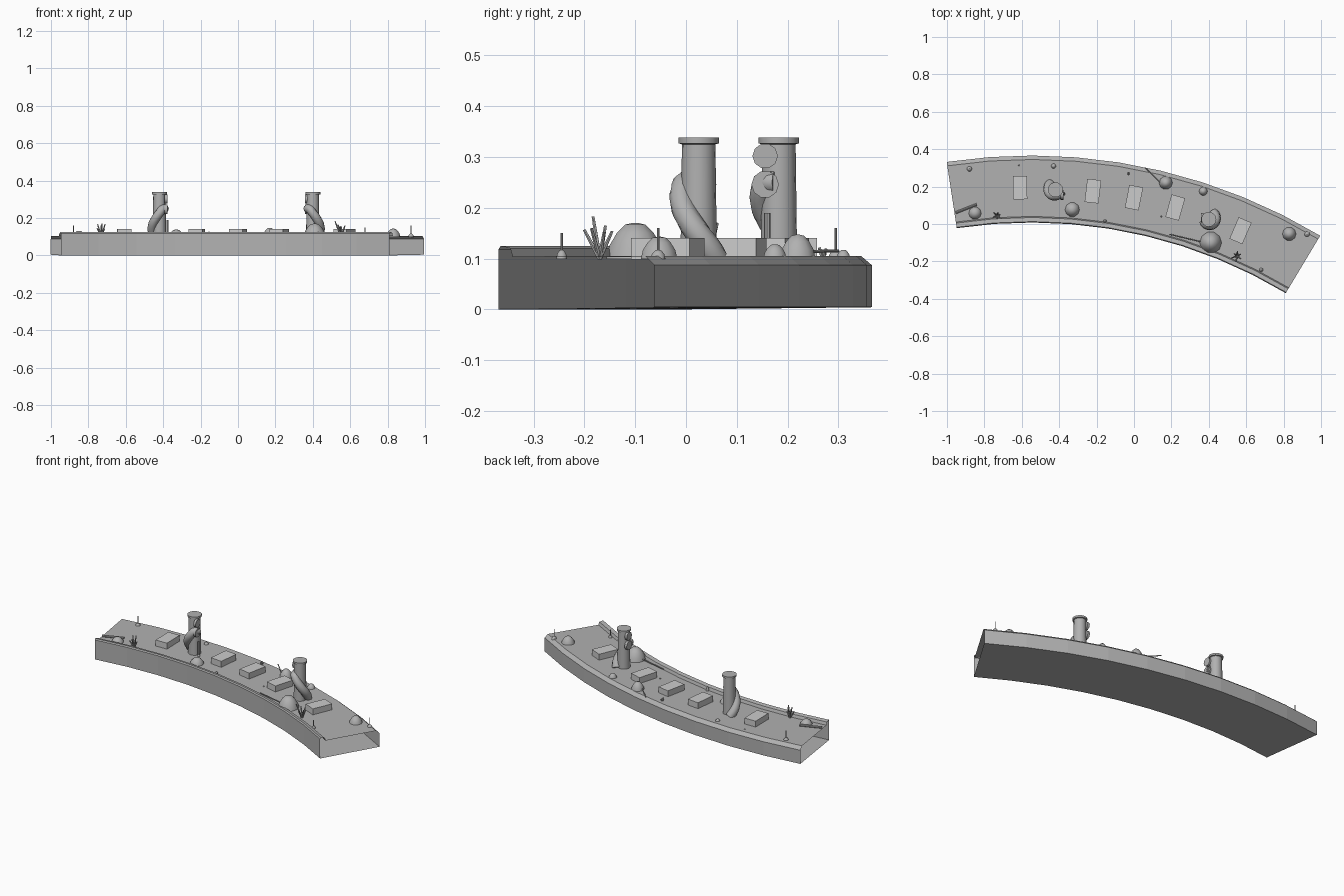
import bpy, bmesh, math, random
from mathutils import Vector

if "Cube" in bpy.data.objects:
    bpy.data.objects.remove(bpy.data.objects["Cube"])

random.seed(4)
CX, CY = -0.55, -2.635          # centre of the curved pier
A0, A1, SEG = -8.65, 31.0, 9    # sweep in degrees clockwise from +y
DECK = 0.103
smooth = []
stone = bpy.data.materials.new("dark_stone")
stone.diffuse_color = (0.44, 0.44, 0.44, 1)
stone.use_nodes = True
stone.node_tree.nodes["Principled BSDF"].inputs["Base Color"].default_value = stone.diffuse_color


def make(name, bm, is_smooth=True, dark=True):
    me = bpy.data.meshes.new(name)
    bm.to_mesh(me)
    bm.free()
    if dark:
        me.materials.append(stone)
    ob = bpy.data.objects.new(name, me)
    bpy.context.collection.objects.link(ob)
    if is_smooth:
        smooth.append(ob)
    return ob


def polar(r, deg, z):
    a = math.radians(deg)
    return Vector((CX + r * math.sin(a), CY + r * math.cos(a), z))


def loft(name, rings):
    bm = bmesh.new()
    vs = [[bm.verts.new(p) for p in ring] for ring in rings]
    n = len(vs[0])
    for a, b in zip(vs, vs[1:]):
        for i in range(n):
            j = (i + 1) % n
            bm.faces.new((a[i], a[j], b[j], b[i]))
    bm.faces.new(vs[0][::-1])
    bm.faces.new(vs[-1])
    bmesh.ops.recalc_face_normals(bm, faces=bm.faces[:])
    return make(name, bm)


def tube(name, pts, radii, n=10):
    rings = []
    for i, p in enumerate(pts):
        t = (pts[min(i + 1, len(pts) - 1)] - pts[max(i - 1, 0)]).normalized()
        u = t.cross(Vector((0, 0, 1)))
        u = u.normalized() if u.length > 1e-3 else Vector((1, 0, 0))
        v = u.cross(t)
        rings.append([p + radii[i] * (u * math.cos(k * math.tau / n) + v * math.sin(k * math.tau / n))
                      for k in range(n)])
    return loft(name, rings)


def rod(name, a, b, r, r2=None, n=8):
    return tube(name, [Vector(a), Vector(b)], [r, r if r2 is None else r2], n)


def turned(name, x, y, profile, n=16):
    return loft(name, [[Vector((x + r * math.cos(k * math.tau / n), y + r * math.sin(k * math.tau / n), z))
                        for k in range(n)] for r, z in profile])


def mound(name, x, y, r, h):
    turned(name, x, y, [(r, DECK - 0.004), (r * 0.88, DECK + h * 0.35), (r * 0.64, DECK + h * 0.7),
                        (r * 0.36, DECK + h * 0.95), (r * 0.1, DECK + h)], 10)


# Curved pier shell: one profile swept along the arc, ends left open
profile = [(2.643, 0), (2.643, 0.118), (2.648, 0.125), (2.67, 0.12), (2.676, 0.103),
           (2.98, 0.105), (3.001, 0.087), (3.001, 0.004)]
bm = bmesh.new()
rings = [[bm.verts.new(polar(r, A0 + (A1 - A0) * i / SEG, z)) for r, z in profile] for i in range(SEG + 1)]
for a, b in zip(rings, rings[1:]):
    for i in range(len(profile)):
        j = (i + 1) % len(profile)
        bm.faces.new((a[i], a[j], b[j], b[i]))
# front wall must face the front
bm.faces.ensure_lookup_table()
bm.normal_update()
if bm.faces[0].normal.y > 0:
    bmesh.ops.reverse_faces(bm, faces=bm.faces[:])
make("curved_pier", bm, False)

# Row of raised deck blocks, lighter than the rest
for k, deg in enumerate((-1.2, 6.7, 11.2, 15.8, 23.3)):
    bm = bmesh.new()
    bmesh.ops.create_cube(bm, size=1)
    ob = make(f"deck_block_{k}", bm, False, False)
    ob.scale = (0.075, 0.125, 0.042)
    ob.location = polar(2.83, deg, 0.119)
    ob.rotation_euler.z = -math.radians(deg)

# Two columns, each with a wrapped tentacle and round plates (mirrored)
for label, x, y, s, dy in (("left", -0.42, 0.183, -1, -0.027), ("right", 0.40, 0.025, 1, 0.008)):
    turned(f"{label}_column", x, y, [(0.036, DECK - 0.005), (0.033, 0.325), (0.040, 0.327), (0.040, 0.338)])
    pts, radii = [], []
    for i in range(19):
        t = i / 18
        ang = math.radians(195 + 215 * t)
        z = 0.25 - 0.15 * max(0, (t - 0.2) / 0.8) ** 1.1
        d = 0.03 + 0.012 * t
        pts.append(Vector((x + s * d * math.cos(ang), y + d * math.sin(ang), z)))
        radii.append(0.022 + 0.004 * t)
    tube(f"{label}_tentacle", pts, radii, 10)
    for k, (z, r) in enumerate(((0.302, 0.025), (0.246, 0.027))):
        rod(f"{label}_round_plate_{k}", (x - s * 0.028, y + dy, z), (x - s * 0.042, y + dy, z), r, n=10)

# Rock mounds
for k, (x, y, r, h) in enumerate(((-0.85, 0.058, 0.035, 0.028), (-0.33, 0.077, 0.04, 0.035),
                                  (0.17, 0.22, 0.037, 0.044), (0.37, 0.175, 0.024, 0.025),
                                  (0.41, -0.10, 0.06, 0.067), (0.83, -0.053, 0.038, 0.04),
                                  (-0.43, 0.31, 0.014, 0.014), (-0.155, 0.015, 0.009, 0.025),
                                  (0.145, 0.04, 0.005, 0.005), (-0.235, 0.12, 0.005, 0.005),
                                  (-0.615, 0.315, 0.005, 0.005))):
    mound(f"rock_mound_{k}", x, y, r, h)

# Thin posts standing on small round feet
for k, (x, y, foot, top, r) in enumerate(((-0.88, 0.295, 0.015, 0.16, 0.0025), (0.925, -0.055, 0.015, 0.16, 0.0025),
                                          (0.68, -0.245, 0.011, 0.15, 0.0025),
                                          (-0.377, 0.16, 0.009, 0.19, 0.006))):
    mound(f"post_foot_{k}", x, y, foot, 0.014)
    rod(f"thin_post_{k}", (x, y, DECK), (x, y, top), r)

# Branching plants
for k, (x, y, h) in enumerate(((0.55, -0.17, 0.088), (-0.73, 0.045, 0.07), (-0.03, 0.27, 0.02))):
    for i in range(6):
        a = i * math.tau / 6 + 0.4
        d = h * random.uniform(0.2, 0.4)
        rod(f"plant_{k}_stem_{i}", (x, y, DECK - 0.003),
            (x + d * math.cos(a), y + d * math.sin(a), DECK + h * random.uniform(0.5, 1)), 0.005, 0.003, 6)

# Fallen poles lying on the deck
for k, (a, b, r) in enumerate((((0.06, 0.30, 0.115), (0.17, 0.19, 0.113), 0.003),
                               ((0.19, -0.055, 0.113), (0.38, -0.10, 0.113), 0.003),
                               ((-0.955, 0.06, 0.11), (-0.84, 0.105, 0.11), 0.007))):
    rod(f"fallen_pole_{k}", a, b, r)

# Smooth the rounded parts, keep sharp edges
for ob in smooth:
    ob.select_set(True)
bpy.context.view_layer.objects.active = smooth[0]
bpy.ops.object.shade_smooth_by_angle(angle=math.radians(40))
